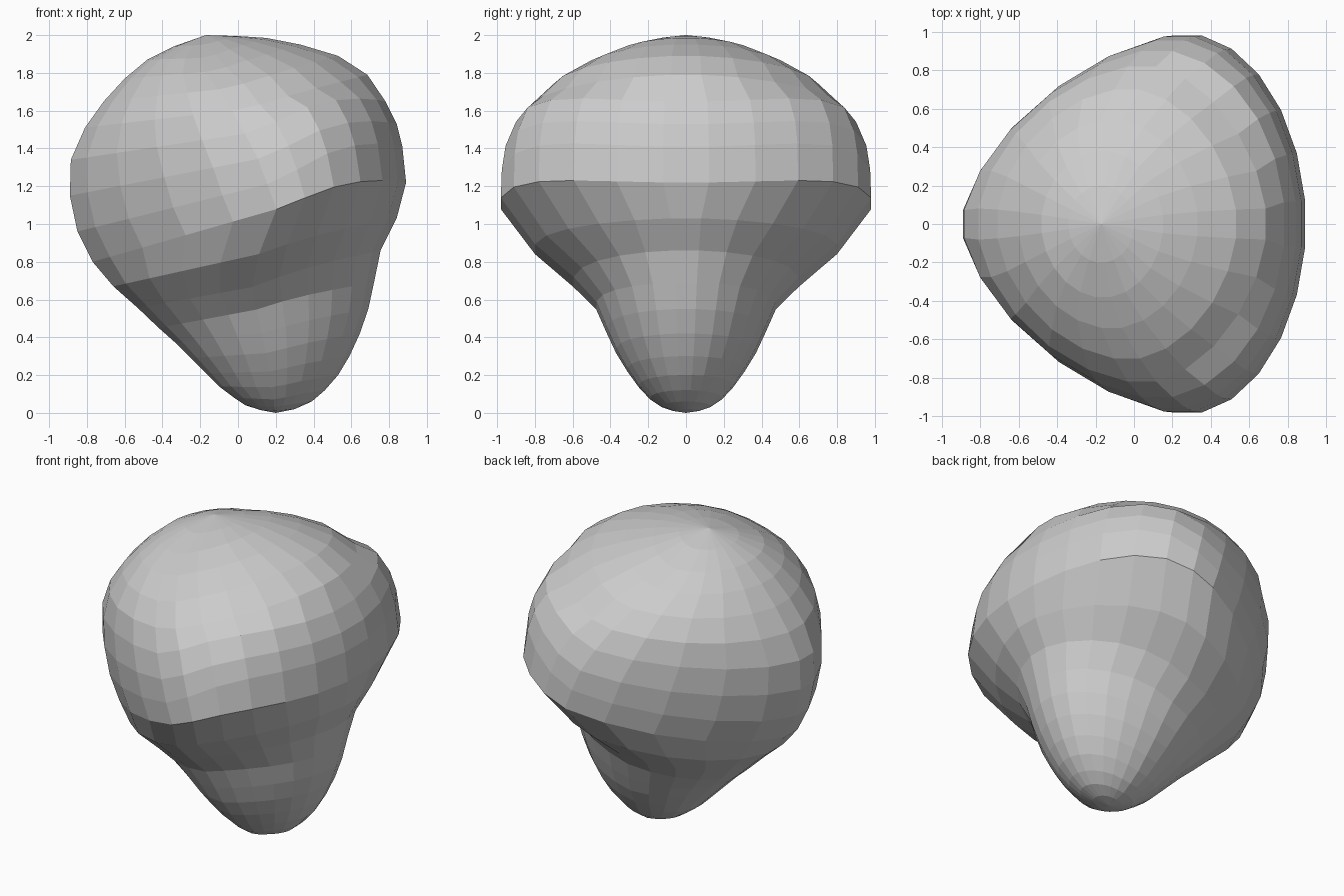
import bpy, bmesh, math

SEG = 24
# tilted rings, bottom to top: left x,z | half width, side z | right x,z
RINGS = [
    (0.12, 0.015, 0.07, 0.01, 0.30, 0.02),
    (0.04, 0.04, 0.13, 0.03, 0.39, 0.06),
    (-0.02, 0.08, 0.19, 0.07, 0.46, 0.12),
    (-0.10, 0.14, 0.25, 0.135, 0.53, 0.20),
    (-0.17, 0.21, 0.31, 0.22, 0.59, 0.30),
    (-0.25, 0.29, 0.37, 0.32, 0.645, 0.42),
    (-0.33, 0.37, 0.42, 0.43, 0.69, 0.55),
    (-0.42, 0.45, 0.475, 0.56, 0.72, 0.69),
    (-0.53, 0.555, 0.595, 0.68, 0.755, 0.86),
    (-0.66, 0.67, 0.80, 0.86, 0.84, 1.03),
    (-0.77, 0.80, 0.98, 1.10, 0.89, 1.22),
    (-0.85, 0.96, 0.975, 1.23, 0.87, 1.41),
    (-0.89, 1.15, 0.955, 1.36, 0.84, 1.53),
    (-0.885, 1.34, 0.90, 1.49, 0.78, 1.65),
    (-0.81, 1.51, 0.82, 1.61, 0.685, 1.79),
    (-0.71, 1.65, 0.70, 1.72, 0.53, 1.89),
    (-0.60, 1.77, 0.54, 1.81, 0.33, 1.95),
    (-0.48, 1.87, 0.38, 1.88, 0.15, 1.985),
    (-0.34, 1.94, 0.20, 1.95, 0.0, 1.995),
]


def ring_points(xl, zl, w, zs, xr, zr):
    """Rounded-triangle section, widest towards the right, tilted upwards."""
    xc = xl + (0.5 + 0.14 * w ** 3) * (xr - xl)
    brow = 1.05 < zs < 1.55      # squarer, lifted corners above the ledge
    for i in range(SEG):
        t = 2 * math.pi * (i + 0.5) / SEG
        c, s = math.cos(t), math.sin(t)
        flat = (0.06 if c > 0 else 0.48) if brow else 0.37
        e = 2 / (2 - flat * w * w)
        m = math.cos(math.pi / SEG) ** e
        y = math.copysign(w * abs(s) ** e / m, s)
        k = abs(c) ** e / m
        if c < 0:
            yield xc + (xl - xc) * k, y, zs + (zl - zs) * k
        else:
            f = k * (2.8 - 1.8 * k) if brow else k ** (0.7 if zs < 1 else 0.9)
            yield xc + (xr - xc) * k, y, zs + (zr - zs) * f


# body: loft through the rings, closed by a fan at each pole
bm = bmesh.new()
loops = [[bm.verts.new(p) for p in ring_points(*r)] for r in RINGS]
bottom, top = bm.verts.new((0.2, 0, 0)), bm.verts.new((-0.17, 0, 2.0))
for i in range(SEG):
    j = (i + 1) % SEG
    for a, b in zip(loops, loops[1:]):
        bm.faces.new((a[i], a[j], b[j], b[i]))
    bm.faces.new((bottom, loops[0][j], loops[0][i]))
    bm.faces.new((top, loops[-1][i], loops[-1][j]))
bmesh.ops.recalc_face_normals(bm, faces=bm.faces)
mesh = bpy.data.meshes.new("lumpy_bulb")
bm.to_mesh(mesh)
bm.free()

grey = bpy.data.materials.new("plain grey")
grey.diffuse_color = (0.6, 0.6, 0.6, 1)
mesh.materials.append(grey)
bpy.context.collection.objects.link(bpy.data.objects.new("lumpy_bulb", mesh))
